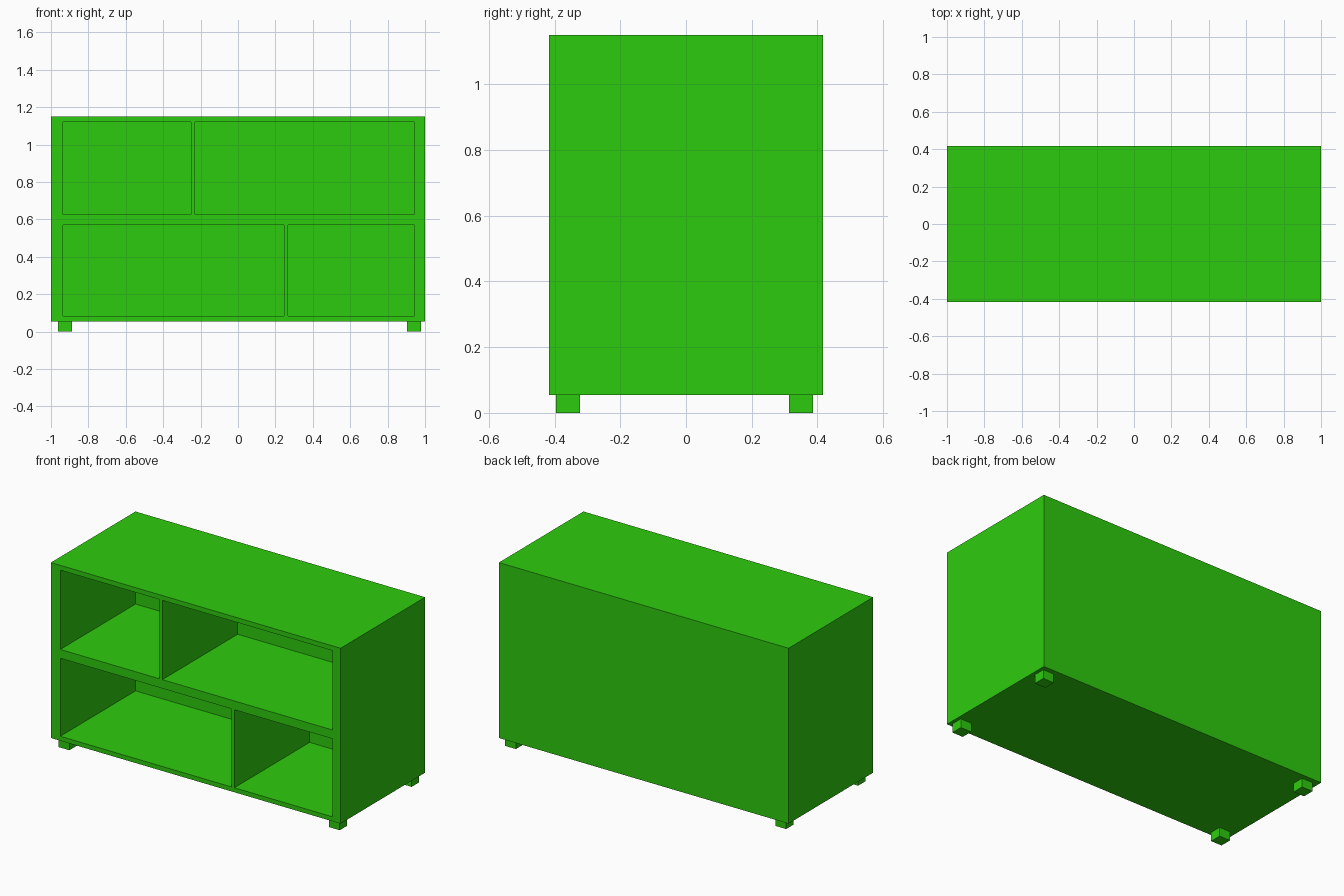
import bpy
import bmesh
from mathutils import Matrix, Vector

default = bpy.data.objects.get("Cube")
if default:
    bpy.data.objects.remove(default, do_unlink=True)

# Single green paint
green = bpy.data.materials.new("bright_green")
green.use_nodes = True
colour = (0.027, 0.6, 0.0044, 1)
green.diffuse_color = colour
green.node_tree.nodes["Principled BSDF"].inputs["Base Color"].default_value = colour


def boxes(name, bounds):
    """One object made of boxes, each given as (low corner, high corner)."""
    bm = bmesh.new()
    for low, high in bounds:
        low, high = Vector(low), Vector(high)
        size = high - low
        bmesh.ops.create_cube(bm, size=1, matrix=Matrix.Translation((low + high) / 2)
                              @ Matrix.Diagonal((*size, 1)))
    mesh = bpy.data.meshes.new(name)
    bm.to_mesh(mesh)
    bm.free()
    mesh.materials.append(green)
    obj = bpy.data.objects.new(name, mesh)
    bpy.context.collection.objects.link(obj)
    return obj


FRONT, BACK = -0.417, 0.417
BASE, TOP = 0.055, 1.15
INNER_LEFT, INNER_RIGHT = 0.945, -0.935
RECESS = 0.325        # inner face of the back panel

# Cabinet body
cabinet = boxes("cabinet_body", [((-1, FRONT, BASE), (1, BACK, TOP))])

# Open compartments: each row has a divider at a different place
rows = [(0.083, 0.57, 0.246, 0.267), (0.625, 1.12, -0.25, -0.23)]
hollows = []
for floor, ceiling, divider_start, divider_end in rows:
    for x0, x1 in ((INNER_RIGHT, divider_start), (divider_end, INNER_LEFT)):
        hollows.append(((x0, FRONT - 0.1, floor), (x1, RECESS, ceiling)))
cutter = boxes("compartment_cutter", hollows)
cutter.hide_render = True

cut = cabinet.modifiers.new("compartments", 'BOOLEAN')
cut.operation = 'DIFFERENCE'
cut.solver = 'EXACT'
cut.object = cutter
bpy.context.view_layer.objects.active = cabinet
bpy.ops.object.modifier_apply(modifier=cut.name)
bpy.data.objects.remove(cutter, do_unlink=True)

# Four short square feet
for side, x in (("right", -0.963), ("left", 0.904)):
    for end, y in (("front", -0.395), ("back", 0.314)):
        boxes(f"{end}_{side}_foot", [((x, y, 0), (x + 0.075, y + 0.073, BASE))])
